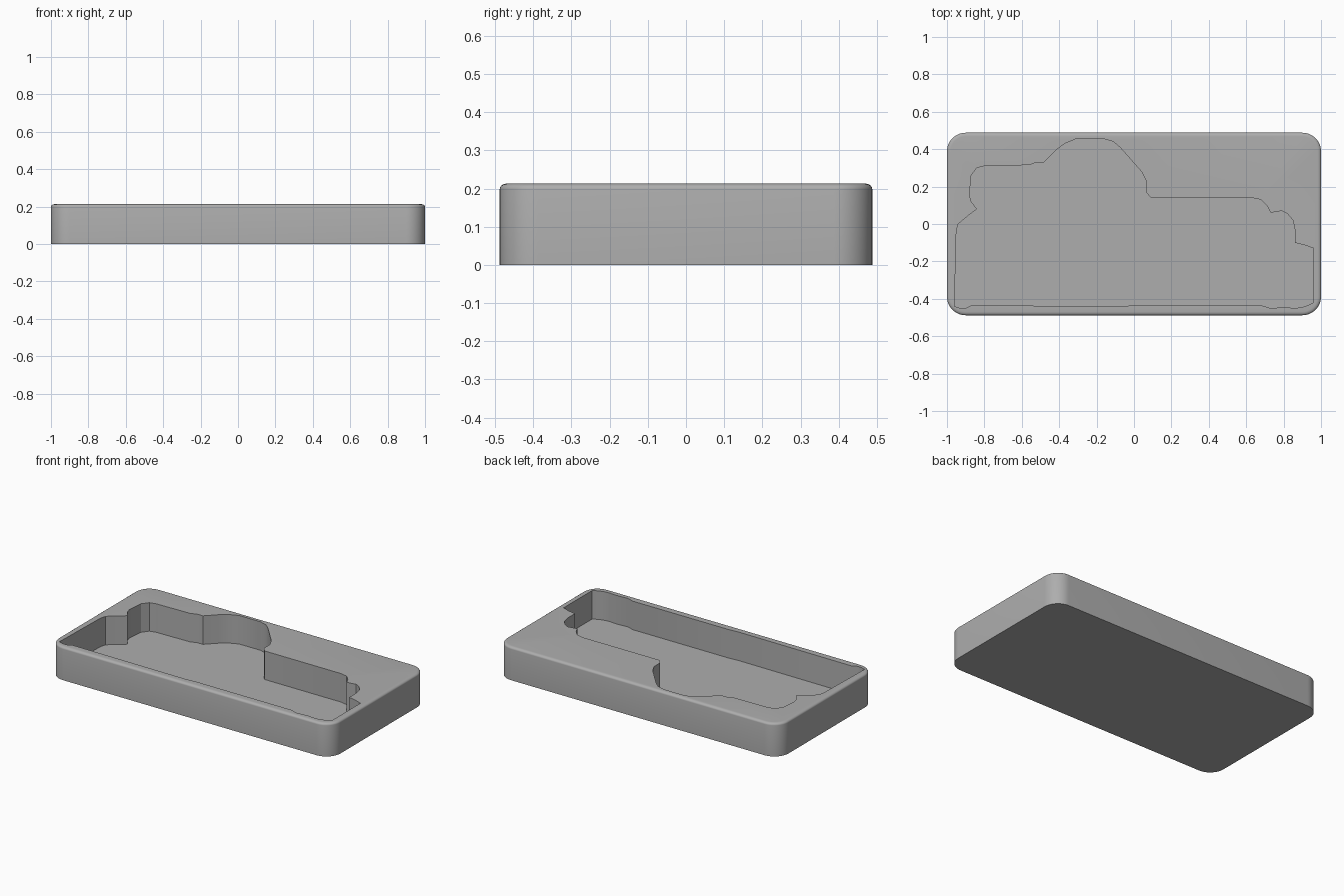
import bpy, bmesh, math

cube = bpy.data.objects.get("Cube")
if cube:
    bpy.data.objects.remove(cube, do_unlink=True)

HALF_X, HALF_Y, HEIGHT, FLOOR = 1.0, 0.488, 0.213, 0.03
CORNER, ROUND, INSET = 0.1, 0.014, 0.02

# Pocket outline in hundredths, counter-clockwise from the front left
POCKET = [
    (-96, -44), (-93, -45), (-90, -45), (-87, -43.5), (-7, -44), (0, -43.5), (68, -43.5),
    (73, -45), (81, -44.5), (86, -45), (90, -44.5), (94, -43), (96, -42), (96, -13),
    (92, -11.5), (86, -10), (86, -3), (85, 2), (82, 5.5), (79, 7), (73, 6),
    (71, 10), (68, 13), (63, 14), (9, 14), (6.5, 17), (6.5, 23), (4, 28),
    (-7.5, 41), (-11, 44), (-16, 45.5), (-31, 45.5), (-37, 43), (-41, 40),
    (-48, 33), (-52, 33), (-56, 31.5), (-80, 31), (-84, 30), (-87, 26), (-88, 15.5),
    (-87, 12), (-84, 8), (-88, 5), (-94, 0), (-95, -4),
]


def rounded_rect(inset, steps=12):
    """Outline of the tray, shrunk by an inset."""
    points = []
    for i, (sx, sy) in enumerate([(1, 1), (-1, 1), (-1, -1), (1, -1)]):
        for k in range(steps + 1):
            a = math.pi / 2 * (i + k / steps)
            r = CORNER - inset
            points.append((sx * (HALF_X - CORNER) + r * math.cos(a),
                           sy * (HALF_Y - CORNER) + r * math.sin(a)))
    return points


def ring(bm, points, z):
    return [bm.verts.new((x, y, z)) for x, y in points]


def bridge(bm, low, high):
    n = len(low)
    for i in range(n):
        j = (i + 1) % n
        bm.faces.new((low[i], low[j], high[j], high[i]))


def loop_edges(bm, loop):
    return [bm.edges.get((v, loop[i - 1])) for i, v in enumerate(loop)]


bm = bmesh.new()

# Underside, outer wall and rounded upper rim
base = ring(bm, rounded_rect(0), 0)
bm.faces.new(base[::-1])
lower = base
for k in range(6):
    a = math.pi / 2 * k / 5
    upper = ring(bm, rounded_rect(INSET * (1 - math.cos(a))),
                 HEIGHT - ROUND * (1 - math.sin(a)))
    bridge(bm, lower, upper)
    lower = upper

# Pocket floor and wall
outline = [(x / 100, y / 100) for x, y in POCKET]
pocket_floor = ring(bm, outline, FLOOR)
pocket_rim = ring(bm, outline, HEIGHT)
bm.faces.new(pocket_floor)
bridge(bm, pocket_rim, pocket_floor)

# Flat top between rim and pocket
bmesh.ops.triangle_fill(bm, use_beauty=True, normal=(0, 0, 1),
                        edges=loop_edges(bm, lower) + loop_edges(bm, pocket_rim))
bmesh.ops.recalc_face_normals(bm, faces=bm.faces)

mesh = bpy.data.meshes.new("tray")
bm.to_mesh(mesh)
bm.free()
tray = bpy.data.objects.new("tray", mesh)
bpy.context.collection.objects.link(tray)

# Plain grey
grey = bpy.data.materials.new("grey")
grey.use_nodes = True
color = (0.42, 0.42, 0.42, 1)
grey.diffuse_color = color
grey.node_tree.nodes["Principled BSDF"].inputs["Base Color"].default_value = color
mesh.materials.append(grey)

bpy.context.view_layer.objects.active = tray
tray.select_set(True)
bpy.ops.object.shade_smooth_by_angle(angle=math.radians(30))
